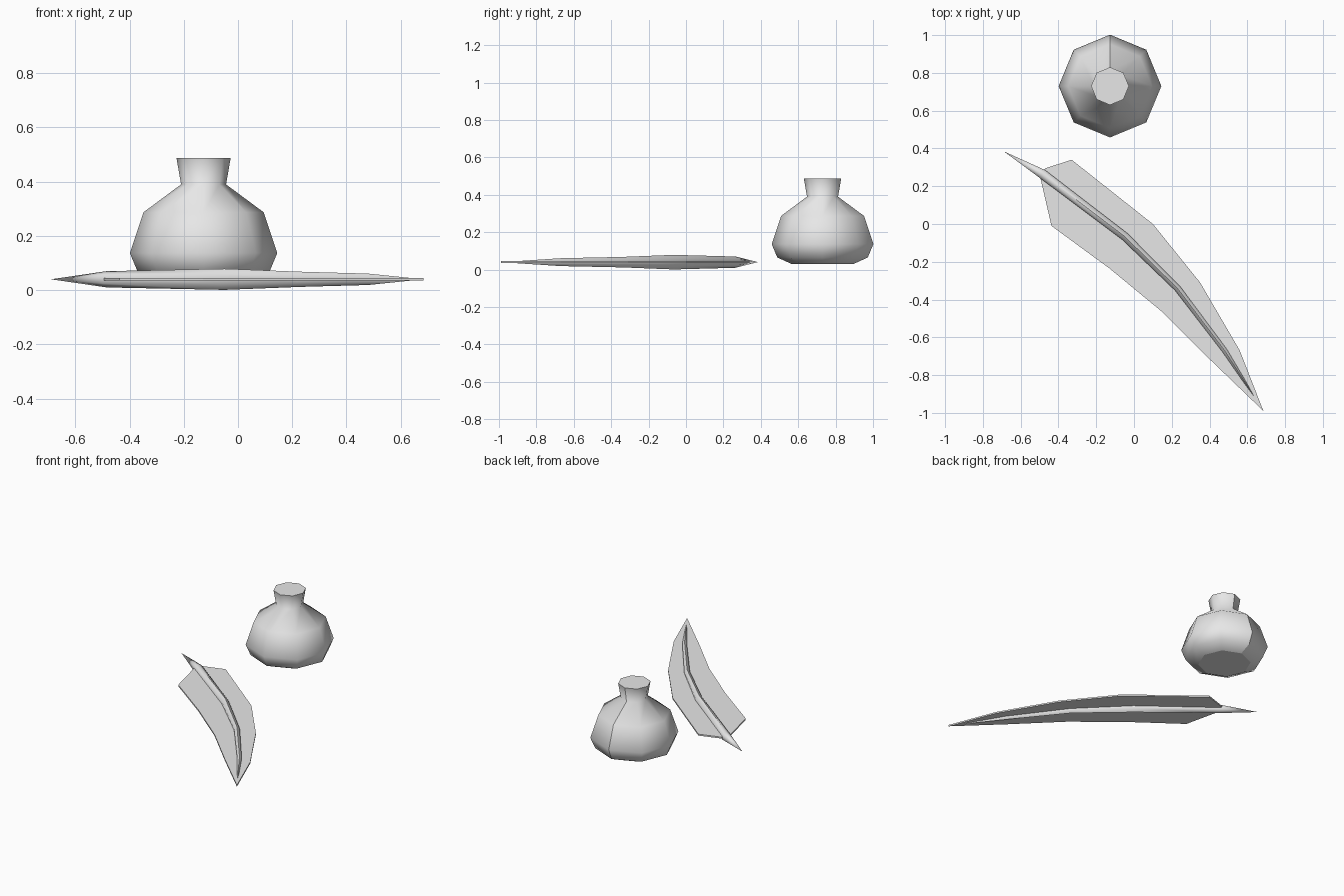
import bpy, bmesh, math
from mathutils import Vector

cube = bpy.data.objects.get("Cube")
if cube:
    bpy.data.objects.remove(cube, do_unlink=True)

grey = bpy.data.materials.new("light_grey")
grey.use_nodes = True
colour = (0.8, 0.8, 0.8, 1)
grey.diffuse_color = colour
grey.node_tree.nodes["Principled BSDF"].inputs["Base Color"].default_value = colour


def finish(name, bm, smooth_angle=None):
    bmesh.ops.recalc_face_normals(bm, faces=bm.faces)
    mesh = bpy.data.meshes.new(name)
    bm.to_mesh(mesh)
    bm.free()
    mesh.materials.append(grey)
    obj = bpy.data.objects.new(name, mesh)
    bpy.context.collection.objects.link(obj)
    if smooth_angle:
        bpy.ops.object.select_all(action='DESELECT')
        obj.select_set(True)
        bpy.context.view_layer.objects.active = obj
        bpy.ops.object.shade_smooth_by_angle(angle=math.radians(smooth_angle))
    return obj


def bridge(bm, rings):
    for a, b in zip(rings, rings[1:]):
        n = len(a)
        for i in range(n):
            j = (i + 1) % n
            bm.faces.new((a[i], a[j], b[j], b[i]))


# Ink bottle: eight-sided lathe with flat caps and a sharp seam at the back
SIDES = 8
profile = [(0.165, 0.03), (0.242, 0.065), (0.272, 0.137), (0.222, 0.287),
           (0.083, 0.39), (0.1, 0.488)]
bm = bmesh.new()
rings = []
for r, z in profile:
    ring = []
    for i in range(SIDES):
        a = math.pi / 2 + i * math.tau / SIDES
        ring.append(bm.verts.new((-0.127 + r * math.cos(a), 0.73 + r * math.sin(a), z)))
    rings.append(ring)
bridge(bm, rings)
caps = [bm.faces.new(rings[0]), bm.faces.new(rings[-1])]
bottle = finish("ink_bottle", bm, 180)
for edge in bottle.data.edges:
    ids = [bottle.data.vertices[v].co for v in edge.vertices]
    seam = all(abs(c.x + 0.127) < 0.001 and c.y > 0.73 for c in ids)
    rim = all(abs(c.z - 0.488) < 0.001 for c in ids)
    base = all(abs(c.z - 0.03) < 0.001 for c in ids)
    edge.use_edge_sharp = seam or rim or base

# Quill shaft: curved spindle, pointed at both ends (x, y, half width, half height)
MID = 0.04
stations = [(-0.485, 0.265, 0.029, 0.03), (-0.05, -0.065, 0.025, 0.039),
            (0.23, -0.34, 0.02, 0.028), (0.48, -0.67, 0.016, 0.021)]
tips = [Vector((-0.69, 0.385, MID)), Vector((0.685, -0.99, MID))]
path = [tips[0]] + [Vector((x, y, MID)) for x, y, w, h in stations] + [tips[1]]
bm = bmesh.new()
rings = []
for k, (x, y, w, h) in enumerate(stations, 1):
    along = (path[k + 1] - path[k - 1]).normalized()
    side = Vector((-along.y, along.x, 0))
    rings.append([bm.verts.new(path[k] + side * w * math.cos(i * math.tau / 6 + math.pi / 6)
                               + Vector((0, 0, h * math.sin(i * math.tau / 6 + math.pi / 6))))
                  for i in range(6)])
bridge(bm, rings)
for tip, ring in ((tips[0], rings[0]), (tips[1], rings[-1])):
    point = bm.verts.new(tip)
    for i in range(6):
        bm.faces.new((point, ring[i], ring[(i + 1) % 6]))
finish("quill_shaft", bm, 70)

# Feather vanes: one thin flat plate on each side of the shaft
right_edge = [(-0.47, 0.295), (-0.33, 0.34), (0.1, 0), (0.35, -0.31), (0.56, -0.67)]
left_edge = [(-0.497, 0.25), (-0.437, -0.01), (-0.13, -0.235), (0.155, -0.47), (0.41, -0.725)]
for name, edge in (("vane_right", right_edge), ("vane_left", left_edge)):
    bm = bmesh.new()
    layers = []
    for z in (MID - 0.005, MID + 0.005):
        inner = [bm.verts.new((p.x, p.y, z)) for p in path[1:]]
        outer = [bm.verts.new((x, y, z)) for x, y in edge]
        layers.append(outer + inner[::-1])
        bm.faces.new((outer[0], outer[1], inner[0]))
        for i in range(3):
            bm.faces.new((outer[i + 1], outer[i + 2], inner[i + 1], inner[i]))
        bm.faces.new((outer[4], inner[4], inner[3]))
    bridge(bm, layers)
    finish(name, bm)
